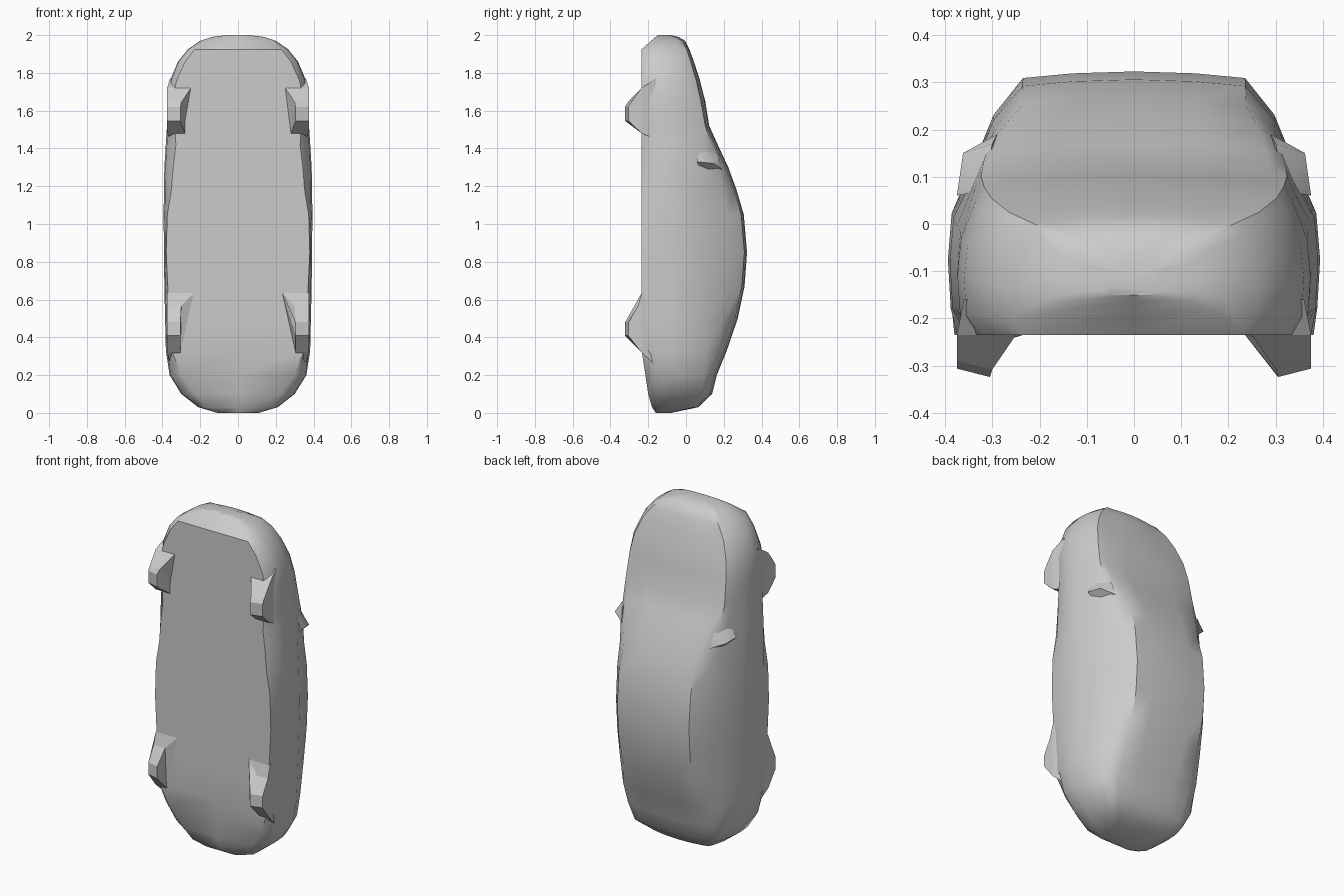
import bpy, bmesh

if "Cube" in bpy.data.objects:
    bpy.data.objects.remove(bpy.data.objects["Cube"])

grey = bpy.data.materials.new("body grey")
grey.diffuse_color = (0.6, 0.6, 0.6, 1)
grey.use_nodes = True
grey.node_tree.nodes["Principled BSDF"].inputs["Base Color"].default_value = grey.diffuse_color


def finish(bm, name, angle):
    bmesh.ops.recalc_face_normals(bm, faces=bm.faces)
    mesh = bpy.data.meshes.new(name)
    bm.to_mesh(mesh)
    bm.free()
    ob = bpy.data.objects.new(name, mesh)
    bpy.context.collection.objects.link(ob)
    mesh.materials.append(grey)
    bpy.ops.object.select_all(action='DESELECT')
    ob.select_set(True)
    bpy.context.view_layer.objects.active = ob
    if angle:
        bpy.ops.object.shade_smooth_by_angle(angle=angle)


def along(curve, z):
    """Value of a (z, value) curve at height z."""
    for (z0, v0), (z1, v1) in zip(curve, curve[1:]):
        if z <= z1:
            return v0 + (v1 - v0) * max(0, z - z0) / (z1 - z0)
    return curve[-1][1]


# Car body curves along its length: roof line, floor line and half widths
roof = [(0, -0.08), (0.03, 0.065), (0.1, 0.138), (0.2, 0.163), (0.33, 0.216),
        (0.5, 0.274), (0.67, 0.31), (0.85, 0.323), (1.05, 0.306), (1.18, 0.268),
        (1.3, 0.224), (1.42, 0.168), (1.52, 0.123), (1.65, 0.102), (1.76, 0.074),
        (1.86, 0.042), (1.925, 0.018), (1.97, -0.005), (1.99, -0.04), (2, -0.08)]
floor = [(0, -0.16), (0.03, -0.18), (0.1, -0.2), (0.2, -0.215), (0.33, -0.235),
         (1.925, -0.235), (1.97, -0.185), (2, -0.15)]
belt = [(0, 0.11), (0.03, 0.21), (0.1, 0.3), (0.2, 0.362), (0.33, 0.382),
        (0.67, 0.39), (1.05, 0.394), (1.3, 0.39), (1.52, 0.376), (1.65, 0.374),
        (1.76, 0.36), (1.86, 0.318), (1.925, 0.265), (1.97, 0.2), (1.99, 0.14),
        (2, 0.06)]
floor_ratio = [(0, 0.85), (0.1, 0.75), (0.33, 0.92), (0.85, 0.97), (1.05, 0.95),
               (1.18, 0.9), (1.42, 0.86), (1.65, 0.93), (1.86, 0.88), (2, 0.85)]
shoulder_y = [(0, -0.1), (0.03, 0.01), (0.1, 0.08), (0.33, 0.11), (0.85, 0.13),
              (1.3, 0.11), (1.52, 0.07), (1.76, 0.025), (1.925, -0.02),
              (1.97, -0.045), (2, -0.1)]
shoulder_ratio = [(0, 0.92), (0.33, 0.87), (1.3, 0.86), (1.52, 0.9), (2, 0.9)]
roof_ratio = [(0, 0.67), (0.1, 0.73), (0.2, 0.64), (0.5, 0.6), (1.18, 0.6),
              (1.42, 0.73), (1.52, 0.77), (1.86, 0.7), (2, 0.67)]

bm = bmesh.new()
rings = []
for z, ry in roof:
    fy, bw, sy = along(floor, z), along(belt, z), along(shoulder_y, z)
    fw, sw, rw = (bw * along(c, z) for c in (floor_ratio, shoulder_ratio, roof_ratio))
    h = sy - fy
    half = [(fw, fy), (bw * 0.985, fy + 0.16 * h), (bw, fy + 0.45 * h),
            (bw * 0.98, fy + 0.72 * h), (sw, sy),
            ((sw + rw) / 2 + 0.01, (sy + ry) / 2 + 0.005),
            (rw, ry - 0.014), (rw * 0.55, ry - 0.004)]
    pts = [(0, fy)] + half + [(0, ry)] + [(-x, y) for x, y in reversed(half)]
    rings.append([bm.verts.new((x, y, z)) for x, y in pts])
n = len(rings[0])
for a, b in zip(rings, rings[1:]):
    for i in range(n):
        j = (i + 1) % n
        bm.faces.new((a[i], a[j], b[j], b[i]))
bm.faces.new(rings[0])
bm.faces.new(rings[-1])
finish(bm, "car_body", 0.7)


# Faceted wheels: side outline (y, z, inner x), the outer face tucked inside the body side
def wheel(name, outline, side):
    bm = bmesh.new()
    inner = [bm.verts.new((side * x, y, z)) for y, z, x in outline]
    outer = [bm.verts.new((side * (0.375 if y < -0.23 else 0.36),
                           y + 0.018 * (y < -0.3), z)) for y, z, x in outline]
    bm.faces.new(inner)
    bm.faces.new(outer)
    for i in range(len(outline)):
        j = (i + 1) % len(outline)
        bm.faces.new((inner[i], inner[j], outer[j], outer[i]))
    bmesh.ops.triangulate(bm, faces=[f for f in bm.faces if len(f.verts) > 4])
    finish(bm, name, 0)


front_outline = [(-0.16, 1.45, 0.26), (-0.235, 1.48, 0.28), (-0.322, 1.545, 0.305),
                 (-0.324, 1.62, 0.305), (-0.308, 1.645, 0.3), (-0.235, 1.72, 0.25),
                 (-0.16, 1.77, 0.24), (-0.2, 1.61, 0.2)]
rear_outline = [(-0.16, 0.66, 0.25), (-0.235, 0.635, 0.235), (-0.255, 0.565, 0.3),
                (-0.322, 0.48, 0.305), (-0.324, 0.41, 0.305), (-0.235, 0.32, 0.305),
                (-0.17, 0.26, 0.29), (-0.2, 0.45, 0.26)]
mirror_points = [(0.29, 0.08, 1.25), (0.29, 0.19, 1.29), (0.362, 0.15, 1.32),
                 (0.362, 0.11, 1.33), (0.3, 0.17, 1.37), (0.32, 0.07, 1.42),
                 (0.375, 0.06, 1.33)]
for side, word in ((1, "right"), (-1, "left")):
    wheel("front_wheel_" + word, front_outline, side)
    wheel("rear_wheel_" + word, rear_outline, side)
    # Side mirror: small wedge at the windscreen base
    bm = bmesh.new()
    for x, y, z in mirror_points:
        bm.verts.new((side * x, y, z))
    bmesh.ops.convex_hull(bm, input=bm.verts)
    finish(bm, "mirror_" + word, 0.9)
